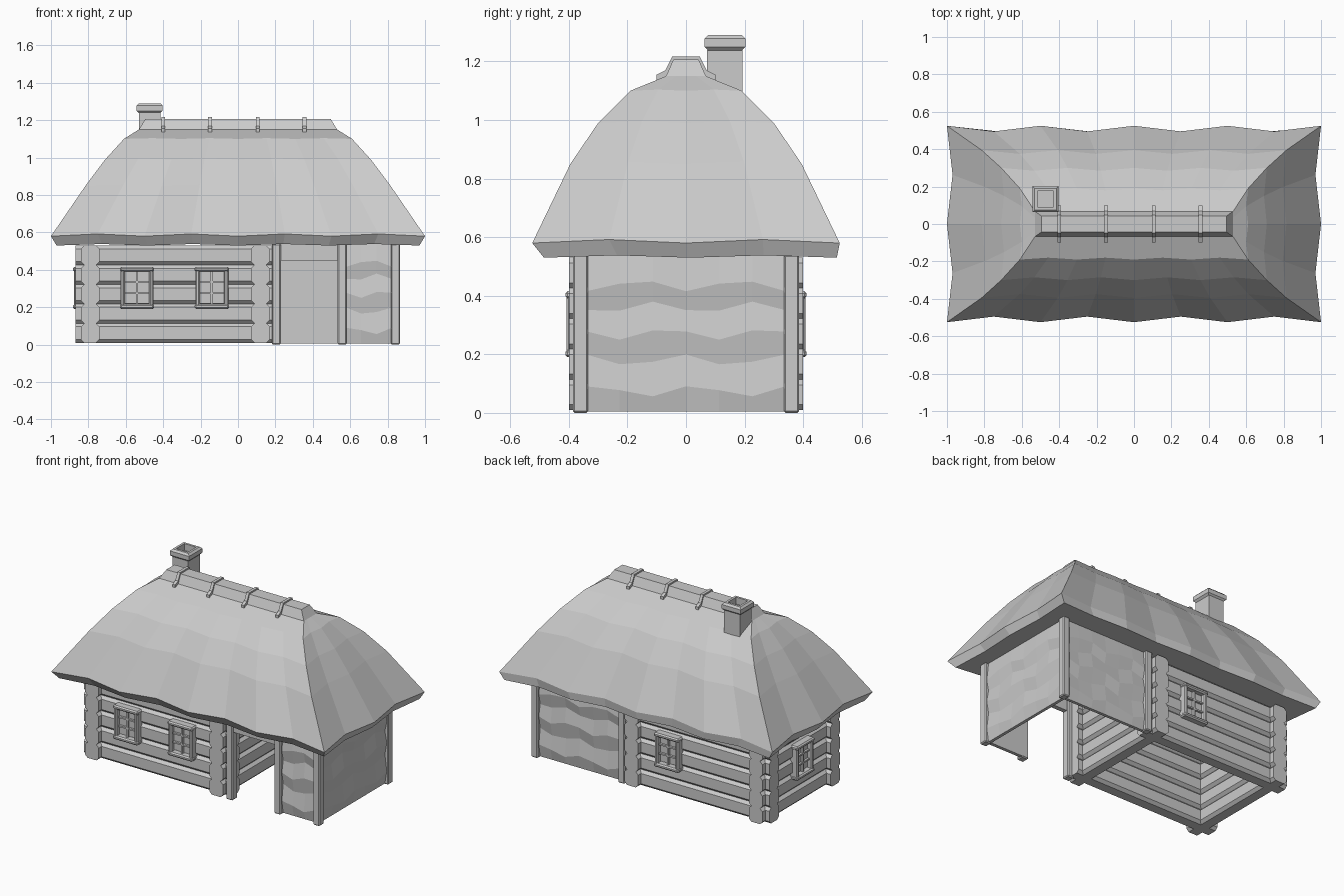
import bpy, bmesh, math
from mathutils import Matrix, Vector

cube = bpy.data.objects.get("Cube")
if cube:
    bpy.data.objects.remove(cube, do_unlink=True)

grey = bpy.data.materials.new("plain_grey")
grey.use_nodes = True
COLOUR = (0.6, 0.6, 0.6, 1)
grey.diffuse_color = COLOUR
grey.node_tree.nodes["Principled BSDF"].inputs["Base Color"].default_value = COLOUR


def finish(name, bm, matrix=None):
    if matrix:
        bm.transform(matrix)
    bmesh.ops.recalc_face_normals(bm, faces=bm.faces)
    mesh = bpy.data.meshes.new(name)
    bm.to_mesh(mesh)
    bm.free()
    mesh.materials.append(grey)
    obj = bpy.data.objects.new(name, mesh)
    bpy.context.collection.objects.link(obj)
    return obj


def add_box(bm, x, y, z, bevel=0):
    """Box from three (low, high) ranges."""
    lo, hi = Vector((x[0], y[0], z[0])), Vector((x[1], y[1], z[1]))
    m = Matrix.Translation((lo + hi) / 2) @ Matrix.Diagonal((*(hi - lo), 1))
    verts = bmesh.ops.create_cube(bm, size=1, matrix=m)["verts"]
    if bevel:
        edges = list({e for v in verts for e in v.link_edges})
        bmesh.ops.bevel(bm, geom=edges, offset=bevel, segments=1, affect='EDGES')


def box(name, x, y, z, bevel=0):
    bm = bmesh.new()
    add_box(bm, x, y, z, bevel)
    return finish(name, bm)


def add_prism(bm, profile, start, end):
    """Extrude a (y, z) profile along x."""
    a = [bm.verts.new((start, *p)) for p in profile]
    b = [bm.verts.new((end, *p)) for p in profile]
    bm.faces.new(a)
    bm.faces.new(b[::-1])
    for i in range(len(a)):
        j = (i + 1) % len(a)
        bm.faces.new((a[i], a[j], b[j], b[i]))


# Thatched roof: stacked wavy rings, from the underside to the ridge
def roof_ring(bm, z, hx, hy, wave, cy=0):
    nx, ny = 8, 4
    corners = [(-hx, -hy), (hx, -hy), (hx, hy), (-hx, hy)]
    ring = []
    for side in range(4):
        a, b = Vector(corners[side]), Vector(corners[(side + 1) % 4])
        n = nx if side % 2 == 0 else ny
        inward = Vector((-(b - a).y, (b - a).x)).normalized()
        for i in range(n):
            odd = i % 2
            p = a.lerp(b, i / n) + inward * wave * odd
            ring.append(bm.verts.new((p.x, p.y + cy, z + 0.4 * wave * odd)))
    return ring


LEVELS = [(0.53, 0.97, 0.5, 0.02, 0.015), (0.58, 1.0, 0.525, 0.03, 0),
          (0.85, 0.815, 0.395, 0.02, 0), (0.99, 0.71, 0.3, 0.015, 0),
          (1.1, 0.61, 0.19, 0.01, 0), (1.15, 0.53, 0.068, 0, 0),
          (1.207, 0.495, 0.043, 0, 0)]
bm = bmesh.new()
rings = [roof_ring(bm, *level) for level in LEVELS]
for low, high in zip(rings, rings[1:]):
    for i in range(len(low)):
        j = (i + 1) % len(low)
        bm.faces.new((low[i], low[j], high[j], high[i]))
bm.faces.new(rings[-1])
bm.faces.new(rings[0][::-1])
finish("thatched_roof", bm)

# Bent ties over the ridge
half = [(0.1, 1.13), (0.1, 1.155), (0.07, 1.17), (0.047, 1.217)]
tie = half + [(-y, z) for y, z in reversed(half)]
bm = bmesh.new()
for x in (-0.4, -0.15, 0.105, 0.355):
    add_prism(bm, tie, x - 0.01, x + 0.01)
finish("ridge_ties", bm)

# Chimney with a hollow bevelled cap
box("chimney_shaft", (-0.53, -0.415), (0.072, 0.193), (0.95, 1.24))
bm = bmesh.new()
sections = [(0.055, 1.235), (0.07, 1.25), (0.07, 1.278), (0.058, 1.29),
            (0.043, 1.29), (0.043, 1.245)]
loops = []
for r, z in sections:
    loops.append([bm.verts.new((-0.473 + sx * r, 0.133 + sy * r, z))
                  for sx, sy in ((-1, -1), (1, -1), (1, 1), (-1, 1))])
for low, high in zip(loops, loops[1:]):
    for i in range(4):
        bm.faces.new((low[i], low[i - 1], high[i - 1], high[i]))
bm.faces.new(loops[0])
bm.faces.new(loops[-1])
finish("chimney_cap", bm)

# Log room: chamfered logs crossing at the corners
PITCH = 0.104


def log_wall(name, start, end, matrix):
    w, c, h = 0.05, 0.018, PITCH
    bm = bmesh.new()
    for i in range(5):
        z = 0.01 + i * PITCH
        profile = [(c - w, z), (w - c, z), (w, z + c), (w, z + h - c),
                   (w - c, z + h), (c - w, z + h), (-w, z + h - c), (-w, z + c)]
        add_prism(bm, profile, start, end)
    finish(name, bm, matrix)


turn = Matrix.Rotation(math.pi / 2, 4, 'Z')
for name, y in (("front", -0.32), ("back", 0.32)):
    log_wall(name + "_log_wall", -0.87, 0.2, Matrix.Translation((0, y, 0)))
for name, x in (("right", -0.79), ("partition", 0.12)):
    log_wall(name + "_log_wall", -0.4, 0.4, Matrix.Translation((x, 0, 0)) @ turn)


# Windows: bevelled frame, glazing bars and a recessed pane
def window(name, x, y, angle):
    bm = bmesh.new()
    add_box(bm, (-0.07, 0.07), (-0.006, 0.0), (0.22, 0.395))
    for s in (-1, 1):
        add_box(bm, sorted((s * 0.064, s * 0.088)), (-0.038, 0.02), (0.2, 0.405), 0.007)
    for z in (0.19, 0.39):
        add_box(bm, (-0.092, 0.092), (-0.042, 0.02), (z, z + 0.026), 0.008)
    add_box(bm, (-0.006, 0.006), (-0.02, 0), (0.21, 0.395))
    for z in (0.275, 0.335):
        add_box(bm, (-0.066, 0.066), (-0.02, 0), (z - 0.005, z + 0.005))
    finish(name, bm, Matrix.Translation((x, y, 0)) @ Matrix.Rotation(angle, 4, 'Z'))


window("front_window_right", -0.54, -0.37, 0)
window("front_window_left", -0.14, -0.37, 0)
window("back_window", -0.14, 0.37, math.pi)
window("side_window", -0.84, 0, -math.pi / 2)

# Lean-to posts and beams
for name, x, y in (("front_inner", 0.205, -0.36), ("front_middle", 0.557, -0.36),
                   ("front_outer", 0.842, -0.36), ("back_outer", 0.842, 0.36),
                   ("back_inner", 0.205, 0.36)):
    box(name + "_post", (x - 0.024, x + 0.024), (y - 0.026, y + 0.026), (0, 0.54), 0.006)
box("doorway_beam", (0.22, 0.54), (-0.375, -0.345), (0.45, 0.54))


# Wattle walls: flat inside, wavy alternating bands outside
def wattle_wall(name, length, cols, matrix):
    bm = bmesh.new()
    add_box(bm, (-length / 2, length / 2), (0, 0.02), (0.005, 0.54))
    rows = []
    for r, z in enumerate((0.005, 0.075, 0.18, 0.27, 0.36, 0.435, 0.54)):
        wave = 0.02 if 0 < r < 6 else 0
        rows.append([bm.verts.new((length * (c / cols - 0.5), -0.016 if r % 2 else -0.002,
                                   z + wave * math.sin(c * 2.1 + r * 0.9)))
                     for c in range(cols + 1)])
    for low, high in zip(rows, rows[1:]):
        for c in range(cols):
            bm.faces.new((low[c], low[c + 1], high[c + 1], high[c]))
    finish(name, bm, matrix)


wattle_wall("front_wattle_wall", 0.25, 3, Matrix.Translation((0.7, -0.355, 0)))
wattle_wall("back_wattle_wall", 0.62, 6,
            Matrix.Translation((0.525, 0.355, 0)) @ Matrix.Rotation(math.pi, 4, 'Z'))
wattle_wall("side_wattle_wall", 0.68, 6, Matrix.Translation((0.84, 0, 0)) @ turn)
